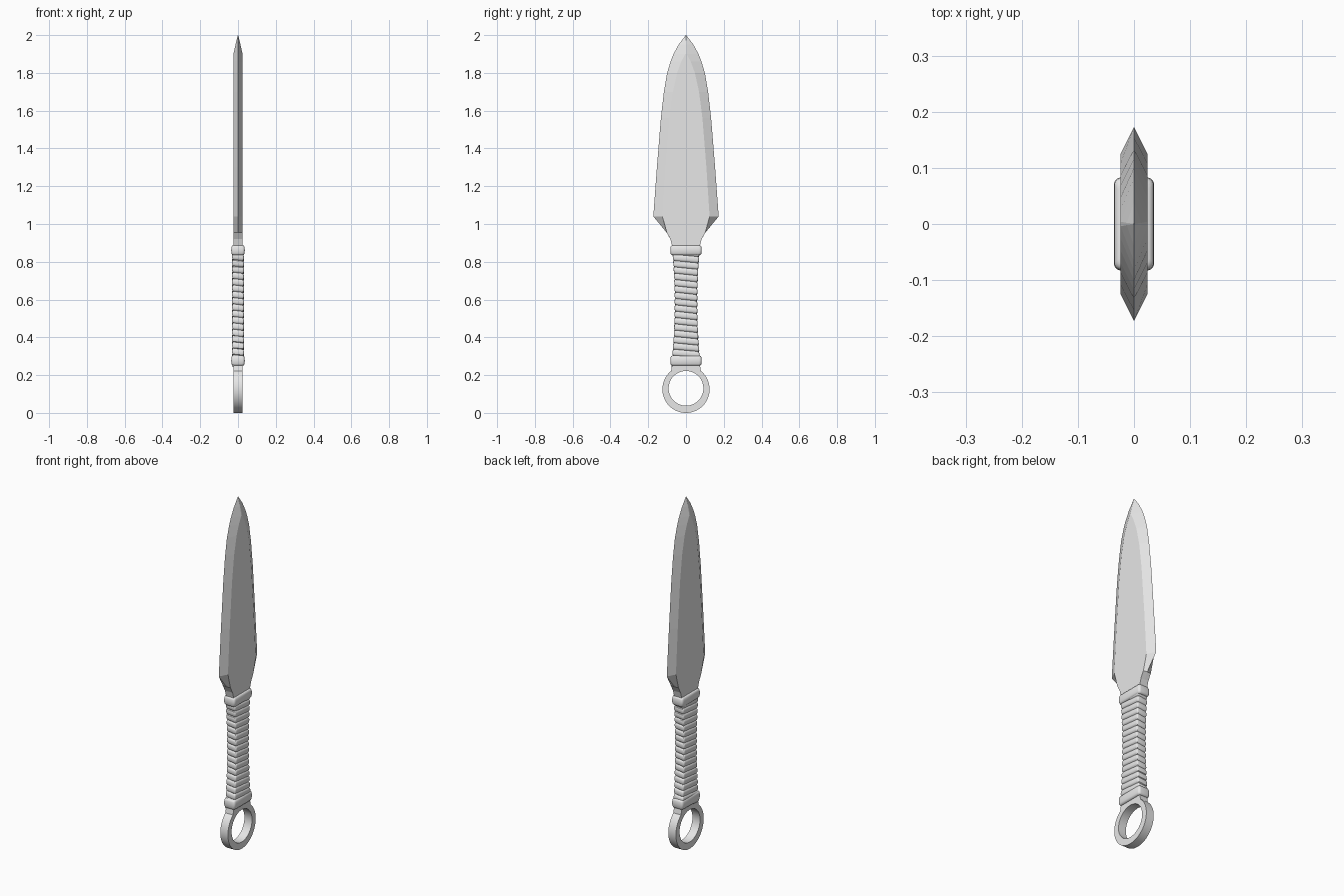
import bpy, bmesh, math

cube = bpy.data.objects.get("Cube")
if cube:
    bpy.data.objects.remove(cube, do_unlink=True)

steel = bpy.data.materials.new("light_steel_grey")
steel.use_nodes = True
GREY = (0.8, 0.8, 0.8, 1)
steel.diffuse_color = GREY
steel.node_tree.nodes["Principled BSDF"].inputs["Base Color"].default_value = GREY
HALF = 0.024  # half thickness of the metal


def finish(bm, name, smooth_angle=None):
    bmesh.ops.remove_doubles(bm, verts=bm.verts, dist=1e-5)
    bmesh.ops.recalc_face_normals(bm, faces=bm.faces)
    mesh = bpy.data.meshes.new(name)
    bm.to_mesh(mesh)
    bm.free()
    mesh.materials.append(steel)
    obj = bpy.data.objects.new(name, mesh)
    bpy.context.collection.objects.link(obj)
    if smooth_angle:
        bpy.ops.object.select_all(action='DESELECT')
        obj.select_set(True)
        bpy.context.view_layer.objects.active = obj
        bpy.ops.object.shade_smooth_by_angle(angle=math.radians(smooth_angle))
    return obj


def loft(rings, name, smooth_angle=None):
    bm = bmesh.new()
    rows = [[bm.verts.new(p) for p in ring] for ring in rings]
    n = len(rows[0])
    for low, high in zip(rows, rows[1:]):
        for i in range(n):
            j = (i + 1) % n
            bm.faces.new((low[i], low[j], high[j], high[i]))
    bm.faces.new(rows[0][::-1])
    bm.faces.new(rows[-1])
    return finish(bm, name, smooth_angle)


def rounded_rect(hx, hy, radius, steps=4):
    points = []
    for k, (sx, sy) in enumerate(((1, -1), (1, 1), (-1, 1), (-1, -1))):
        for s in range(steps + 1):
            a = math.pi / 2 * (k - 1 + s / steps)
            points.append((sx * (hx - radius) + radius * math.cos(a),
                           sy * (hy - radius) + radius * math.sin(a)))
    return points


# Blade: height, half width, half width of the flat, half thickness
stations = [(0.86, 0.07, 0.07, HALF), (0.89, 0.075, 0.075, HALF),
            (0.92, 0.083, 0.083, HALF), (0.955, 0.103, 0.102, HALF),
            (1.04, 0.173, 0.125, HALF), (1.3, 0.154, 0.108, HALF),
            (1.56, 0.133, 0.087, HALF), (1.7, 0.117, 0.069, HALF),
            (1.8, 0.1, 0.047, HALF), (1.86, 0.082, 0.025, HALF),
            (1.9, 0.066, 0.004, HALF), (1.95, 0.039, 0.002, 0.013),
            (2.0, 0.001, 0.0005, 0.0005)]
loft([[(t, -f, z), (t, f, z), (0, w, z), (-t, f, z), (-t, -f, z), (0, -w, z)]
      for z, w, f, t in stations], "blade")

# Finger ring with its neck running up into the lower collar
bm = bmesh.new()
COUNT, NECK = 64, 6
loops = []
for i in range(COUNT):
    k = i if i <= COUNT // 2 else i - COUNT
    a = 2 * math.pi * k / COUNT
    if abs(k) <= NECK:
        outer = (0.07 * k / NECK, 0.27)
    else:
        outer = (0.125 * math.sin(a), 0.125 - 0.125 * -math.cos(a))
    inner = (0.092 * math.sin(a), 0.13 + 0.092 * math.cos(a))
    loops.append([bm.verts.new((x, y, z)) for x, (y, z) in
                  ((HALF, outer), (HALF, inner), (-HALF, inner), (-HALF, outer))])
for i in range(COUNT):
    here, there = loops[i], loops[(i + 1) % COUNT]
    for c in range(4):
        d = (c + 1) % 4
        bm.faces.new((here[c], here[d], there[d], there[c]))
finish(bm, "finger_ring", 30)

# Collars at both ends of the grip
for name, z0, z1 in (("lower_collar", 0.25, 0.303), ("upper_collar", 0.835, 0.887)):
    rings = []
    for z, inset in ((z0, 0.009), (z0 + 0.003, 0.004), (z0 + 0.01, 0.001),
                     ((z0 + z1) / 2, 0), (z1 - 0.01, 0.001),
                     (z1 - 0.003, 0.004), (z1, 0.009)):
        rings.append([(x, y, z) for x, y in
                      rounded_rect(0.036 - inset, 0.083 - inset, 0.013)])
    loft(rings, name, 40)

# Cord wound around the grip as one helical strip
PITCH = 0.0335
groove = ((0, 0.006), (0.1, 0.002), (0.3, 0), (0.7, 0), (0.9, 0.002))
M = len(groove)
base = rounded_rect(1, 1, 0.2)
N = len(base)
lengths = [0]
shape = rounded_rect(0.03, 0.065, 0.008)
for p, q in zip(shape, shape[1:] + shape[:1]):
    lengths.append(lengths[-1] + math.dist(p, q))
bm = bmesh.new()
rows = []
for turn in range(18):
    for part, inset in groove:
        row = []
        for i in range(N):
            z = 0.27 + PITCH * (turn + part - lengths[i] / lengths[-1])
            half_y = 0.06 + 0.012 * ((z - 0.58) / 0.27) ** 2
            x, y = rounded_rect(0.031 - inset, half_y - inset, 0.008)[i]
            row.append(bm.verts.new((x, y, z)))
        rows.append(row)
for r in range(len(rows) - 1):
    for i in range(N - 1):
        bm.faces.new((rows[r][i], rows[r][i + 1], rows[r + 1][i + 1], rows[r + 1][i]))
    if r >= M:
        bm.faces.new((rows[r][-1], rows[r - M][0], rows[r - M + 1][0], rows[r + 1][-1]))
finish(bm, "grip_cord", 35)
